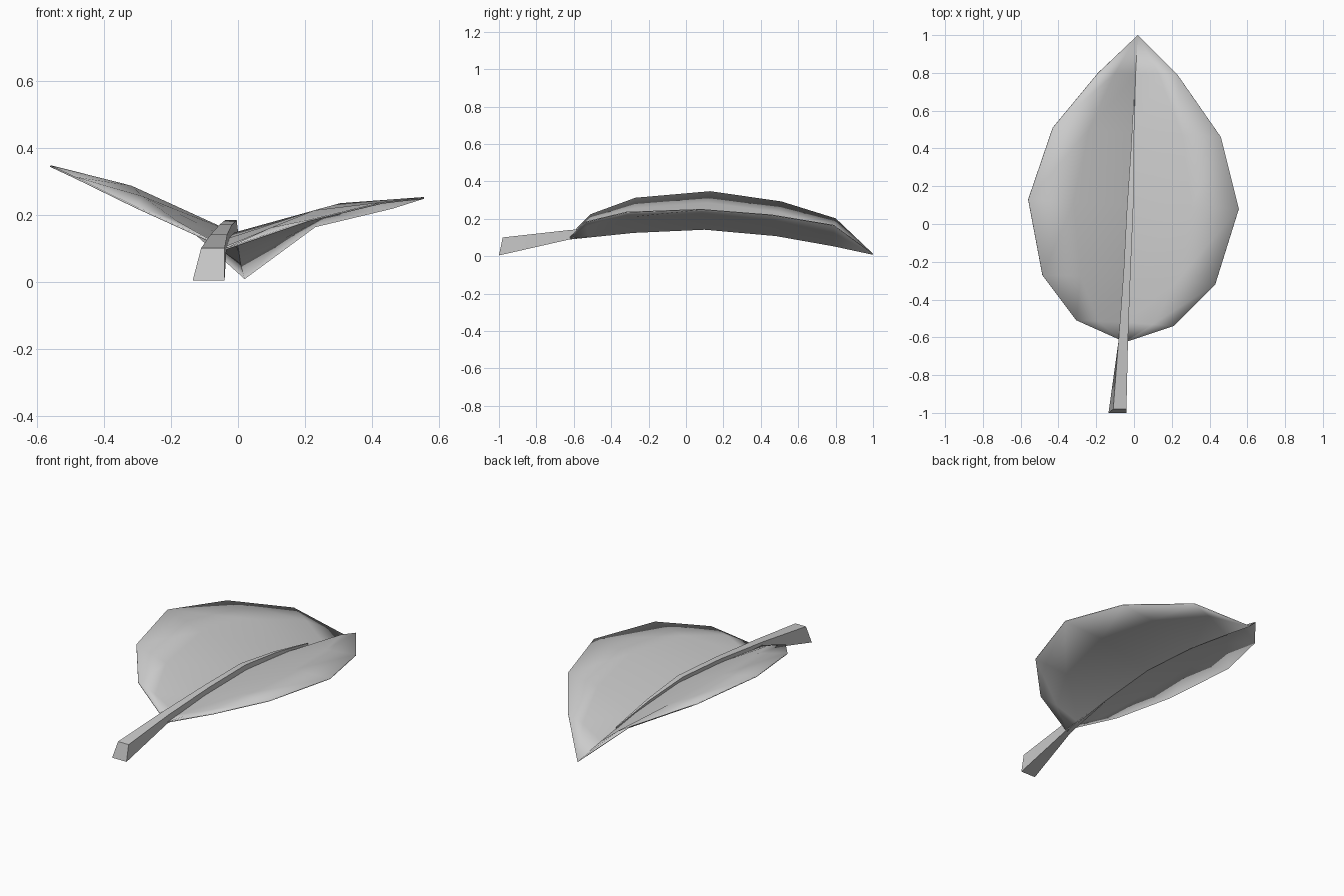
import bpy
import math
from mathutils import Vector

if "Cube" in bpy.data.objects:
    bpy.data.objects.remove(bpy.data.objects["Cube"], do_unlink=True)

grey = bpy.data.materials.new("leaf grey")
grey.use_nodes = True
colour = (0.6, 0.6, 0.6, 1)
grey.diffuse_color = colour
grey.node_tree.nodes["Principled BSDF"].inputs["Base Color"].default_value = colour


def build(name, verts, faces, angle):
    mesh = bpy.data.meshes.new(name)
    mesh.from_pydata(verts, [], faces)
    mesh.materials.append(grey)
    obj = bpy.data.objects.new(name, mesh)
    bpy.context.collection.objects.link(obj)
    bpy.ops.object.select_all(action='DESELECT')
    obj.select_set(True)
    bpy.context.view_layer.objects.active = obj
    bpy.ops.object.shade_smooth_by_angle(angle=math.radians(angle))
    return obj


# Blade: rows of left edge, midrib and right edge, from base to tip
rows = [
    ((-.07, -.615, .115), (-.045, -.62, .092), (-.03, -.62, .1)),
    ((-.305, -.51, .222), (-.04, -.52, .102), (.21, -.54, .182)),
    ((-.485, -.27, .31), (-.03, -.28, .127), (.43, -.32, .235)),
    ((-.56, .13, .345), (-.012, .1, .144), (.555, .08, .25)),
    ((-.43, .51, .29), (0, .48, .11), (.46, .46, .22)),
    ((-.19, .8, .2), (.008, .79, .055), (.23, .79, .165)),
]
verts = []
for left, rib, right in rows:
    left, rib, right = Vector(left), Vector(rib), Vector(right)

    def arched(edge):
        return rib.lerp(edge, .56) + Vector((0, 0, .05 * abs(edge.x - rib.x)))

    verts += [left, arched(left), rib, arched(right), right]
faces = []
for r in range(len(rows) - 1):
    for c in range(4):
        a = r * 5 + c
        faces.append((a, a + 1, a + 6, a + 5))
tip = len(verts)
verts.append(Vector((.02, 1, .01)))
faces += [(tip - 5 + c, tip - 4 + c, tip) for c in range(4)]
blade = build("leaf_blade", verts, faces, 30)
solid = blade.modifiers.new("thickness", 'SOLIDIFY')
solid.thickness = .005
solid.offset = 0

# Stem: four-sided, tapering along the midrib
# y, top left x, top right x, bottom left x, bottom right x, bottom z, top z
sections = [
    (-.99, -.11, -.04, -.135, -.04, .004, .1),
    (-.62, -.082, -.032, -.07, -.035, .09, .14),
    (-.25, -.055, -.018, -.035, -.025, .131, .17),
    (.08, -.038, -.004, -.018, -.01, .147, .184),
    (.37, -.018, 0, -.008, -.004, .124, .15),
    (.66, -.002, .003, 0, .002, .08, .094),
]
verts, faces = [], []
for i, (y, tl, tr, bl, br, low, high) in enumerate(sections):
    lean = .01 if i == 0 else 0
    verts += [(bl, y - lean, low), (br, y - lean, low),
              (tr, y + lean, high), (tl, y + lean, high)]
last = len(verts) - 4
for a in range(0, last, 4):
    for k in range(4):
        n = (k + 1) % 4
        faces.append((a + k, a + n, a + 4 + n, a + 4 + k))
faces += [(3, 2, 1, 0), (last, last + 1, last + 2, last + 3)]
faces = [f[::-1] for f in faces[:-2]] + [(0, 1, 2, 3), (last + 3, last + 2, last + 1, last)]
stem = build("leaf_stem", verts, faces, 40)

# Make the stem faces point outward
bpy.ops.object.mode_set(mode='EDIT')
bpy.ops.mesh.select_all(action='SELECT')
bpy.ops.mesh.normals_make_consistent(inside=False)
bpy.ops.object.mode_set(mode='OBJECT')
